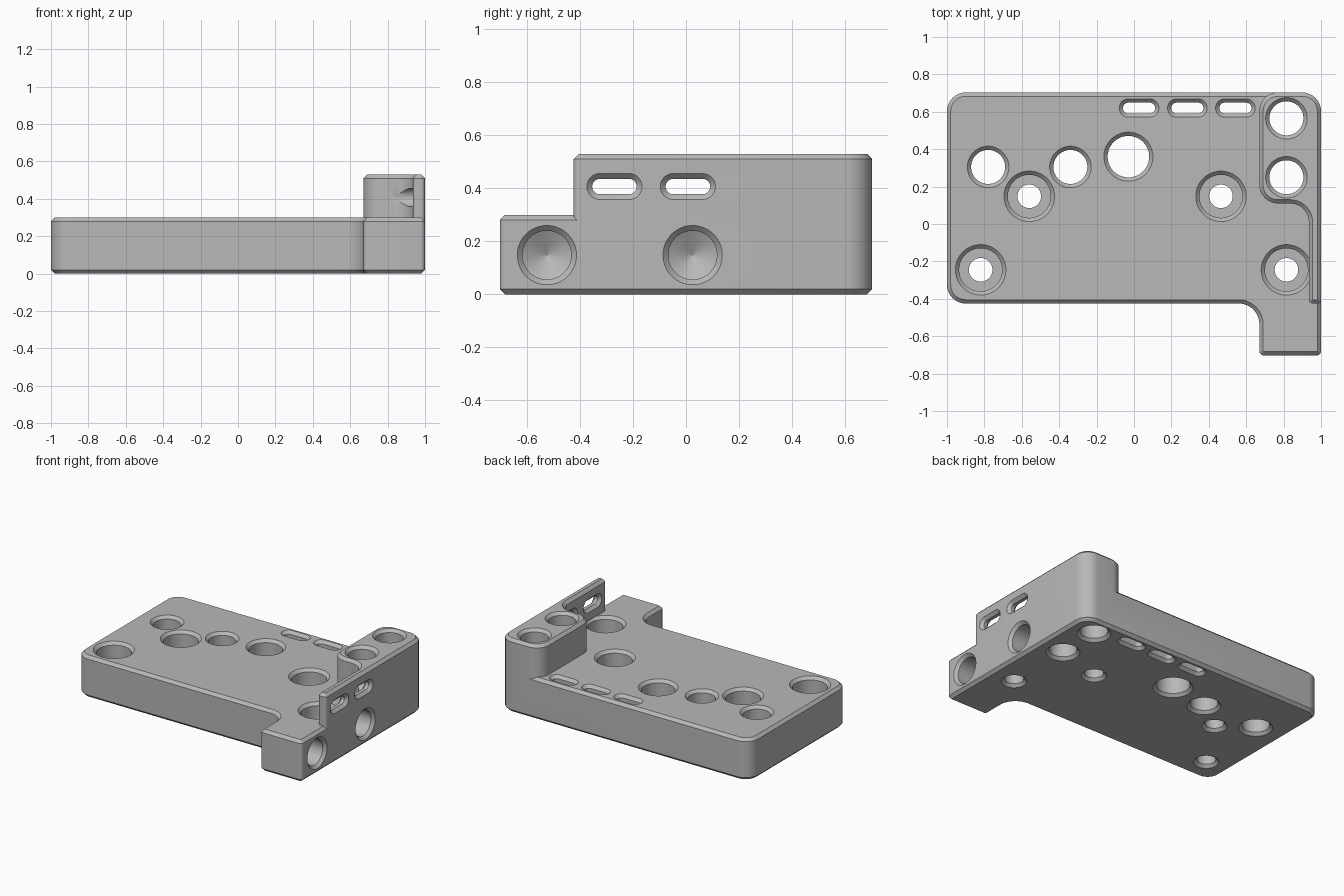
import bpy
import bmesh
import math
from mathutils import Vector

if "Cube" in bpy.data.objects:
    bpy.data.objects.remove(bpy.data.objects["Cube"])

CH = 0.02          # chamfer on every edge
BASE, TOP = 0.3, 0.53

grey = bpy.data.materials.new("machined grey")
grey.use_nodes = True
grey.diffuse_color = (0.48, 0.48, 0.48, 1)
grey.node_tree.nodes["Principled BSDF"].inputs["Base Color"].default_value = (0.48, 0.48, 0.48, 1)


def outline(corners, inset=0.0, steps=10):
    """Right-angled counter-clockwise outline with rounded corners, moved inward."""
    pts = []
    for i, (x, y, r) in enumerate(corners):
        p = Vector((x, y))
        a = (p - Vector(corners[i - 1][:2])).normalized()
        b = (Vector(corners[(i + 1) % len(corners)][:2]) - p).normalized()
        na, nb = Vector((-a.y, a.x)), Vector((-b.y, b.x))
        s = 1 if a.cross(b) > 0 else -1
        r -= s * inset
        centre = p + (na + nb) * (inset + s * r)
        for k in range(steps + 1):
            t = math.pi / 2 * k / steps
            pts.append(centre - s * r * (math.cos(t) * na + math.sin(t) * nb))
    return pts


def slot(r, half=0.0, n=48):
    """Circle, or a slot when half (straight half length) is given."""
    pts = []
    for k in range(n):
        t = 2 * math.pi * (k + 0.5) / n
        shift = math.copysign(half, math.cos(t))
        pts.append(Vector((r * math.cos(t) + shift, r * math.sin(t))))
    return pts


def loft(bm, sections, place):
    """Skin a stack of (height, ring) sections and cap both ends."""
    rings = [[bm.verts.new(place(p.x, p.y, h)) for p in ring] for h, ring in sections]
    n = len(rings[0])
    faces = [bm.faces.new(rings[0][::-1]), bm.faces.new(rings[-1])]
    for lo, hi in zip(rings, rings[1:]):
        for i in range(n):
            j = (i + 1) % n
            faces.append(bm.faces.new((lo[i], lo[j], hi[j], hi[i])))
    bmesh.ops.recalc_face_normals(bm, faces=faces)


def make_object(name, bm):
    mesh = bpy.data.meshes.new(name)
    bm.to_mesh(mesh)
    bm.free()
    mesh.materials.append(grey)
    ob = bpy.data.objects.new(name, mesh)
    bpy.context.collection.objects.link(ob)
    return ob


def flat(x, y, h):
    return (x, y, h)


# Base plate with the foot at the front
plate_shape = [(-1, -0.425, 0.1), (0.67, -0.425, 0.11), (0.67, -0.703, 0.025),
               (1, -0.703, 0.025), (1, 0.703, 0.1), (-1, 0.703, 0.1)]
bm = bmesh.new()
loft(bm, [(0, outline(plate_shape, CH)), (CH, outline(plate_shape)),
          (BASE - CH, outline(plate_shape)), (BASE, outline(plate_shape, CH))], flat)
plate = make_object("mounting_plate", bm)

# Raised block with the thin side wall
block_shape = [(0.935, -0.425, 0.022), (1, -0.425, 0.022), (1, 0.703, 0.1),
               (0.67, 0.703, 0.1), (0.67, 0.11, 0.1), (0.935, 0.11, 0.1)]
bm = bmesh.new()
loft(bm, [(BASE / 2, outline(block_shape)), (TOP - CH, outline(block_shape)),
          (TOP, outline(block_shape, CH))], flat)
block = make_object("raised_block", bm)

# Hole cutters
bm = bmesh.new()


def upright(cx, cy):
    return lambda x, y, h: (cx + x, cy + y, h)


def sideways(cy, cz):
    return lambda x, y, h: (h, cy + x, cz + y)


def through(place, r, low, high, half=0.0):
    """Straight hole chamfered at both ends."""
    small, big = slot(r, half), slot(r + CH, half)
    over = 0.002
    loft(bm, [(low - 0.1, big), (low, big), (low + CH, small),
              (high - CH, small), (high + over, slot(r + CH + over, half))], place)


# Plain holes in the plate and the block
for x, y, r, high in [(-0.78, 0.305, 0.091, BASE), (-0.34, 0.305, 0.091, BASE),
                      (-0.03, 0.36, 0.111, BASE), (0.815, 0.565, 0.091, TOP),
                      (0.815, 0.25, 0.091, TOP)]:
    through(upright(x, y), r, 0, high)

# Counterbored screw holes
for x, y in [(-0.56, 0.148), (0.465, 0.148), (-0.82, -0.245), (0.815, -0.245)]:
    loft(bm, [(-0.1, slot(0.063 + CH)), (0, slot(0.063 + CH)), (CH, slot(0.063)),
              (0.14, slot(0.063)), (0.14, slot(0.115)), (BASE - CH, slot(0.115)),
              (BASE + 0.002, slot(0.137))], upright(x, y))

# Slots along the back edge and in the side wall
for x in (0.027, 0.285, 0.542):
    through(upright(x, 0.62), 0.029, 0, BASE, 0.057)
for y in (-0.27, 0.007):
    through(sideways(y, 0.407), 0.029, 0.935, 1, 0.055)

# Blind drilled holes with a conical end in the right face
for y in (-0.525, 0.025):
    loft(bm, [(0.72, slot(0.0005)), (0.77, slot(0.092)), (1 - CH, slot(0.092)),
              (1.002, slot(0.114))], sideways(y, 0.148))
cutters = make_object("hole_cutters", bm)
cutters.hide_render = True

# Join the solids and drill them
for tool, operation in ((block, 'UNION'), (cutters, 'DIFFERENCE')):
    mod = plate.modifiers.new(operation.title(), 'BOOLEAN')
    mod.object, mod.operation, mod.solver = tool, operation, 'EXACT'
bpy.context.view_layer.update()
done = bpy.data.meshes.new_from_object(plate.evaluated_get(bpy.context.evaluated_depsgraph_get()))
plate.modifiers.clear()
plate.data = done
for helper in (block, cutters):
    bpy.data.objects.remove(helper)

bpy.ops.object.select_all(action='DESELECT')
plate.select_set(True)
bpy.context.view_layer.objects.active = plate
bpy.ops.object.shade_smooth_by_angle(angle=math.radians(25))
